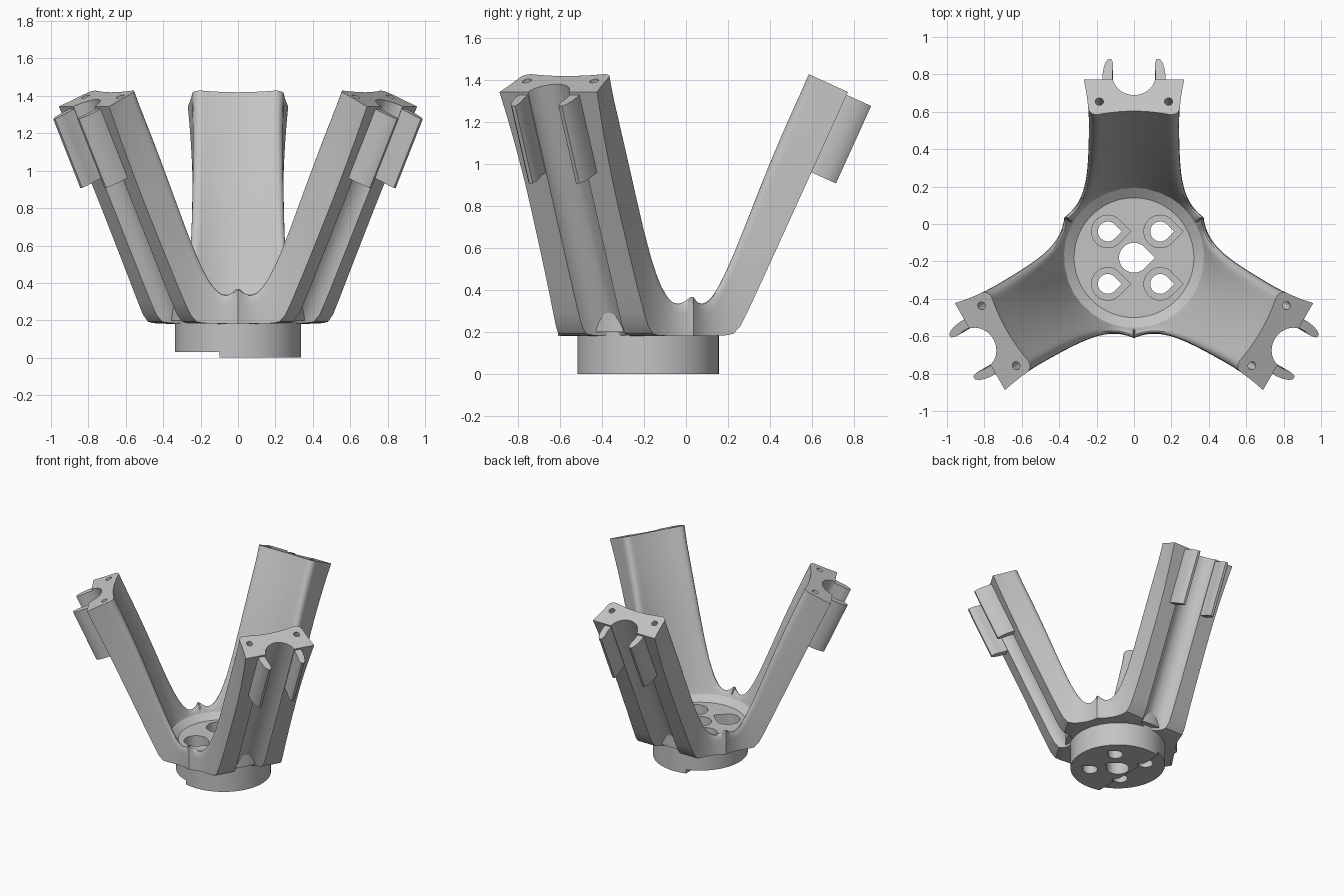
import bpy, bmesh
from math import sin, cos, pi, exp, sqrt, atan, radians, hypot
from mathutils import Matrix, Vector

if "Cube" in bpy.data.objects:
    bpy.data.objects.remove(bpy.data.objects["Cube"])

grey = bpy.data.materials.new("light grey plastic")
grey.use_nodes = True
grey.diffuse_color = (0.55, 0.55, 0.55, 1)
grey.node_tree.nodes["Principled BSDF"].inputs["Base Color"].default_value = (0.55, 0.55, 0.55, 1)

HUB = Matrix.Translation((0, -0.18, 0))
SLOPE = 2.2                      # rise of the arms
SADDLE = 0.215                   # distance along an arm where it leaves the hub
BEVEL = 0.055


def finish(name, bm, matrix=Matrix()):
    bmesh.ops.remove_doubles(bm, verts=bm.verts, dist=1e-5)
    bm.transform(HUB @ matrix)
    bmesh.ops.recalc_face_normals(bm, faces=bm.faces)
    mesh = bpy.data.meshes.new(name)
    bm.to_mesh(mesh)
    bm.free()
    mesh.materials.append(grey)
    obj = bpy.data.objects.new(name, mesh)
    bpy.context.collection.objects.link(obj)
    return obj


def prism(name, outline, z0, z1, matrix=Matrix()):
    bm = bmesh.new()
    face = bm.faces.new([bm.verts.new((x, y, z0)) for x, y in outline])
    new = bmesh.ops.extrude_face_region(bm, geom=[face])["geom"]
    bmesh.ops.translate(bm, vec=(0, 0, z1 - z0),
                        verts=[g for g in new if isinstance(g, bmesh.types.BMVert)])
    return finish(name, bm, matrix)


def circle(r, n=48, x=0, y=0):
    return [(x + r * cos(2 * pi * i / n), y + r * sin(2 * pi * i / n)) for i in range(n)]


def teardrop(r, x=0, y=0):
    arc = [radians(45 + 270 * i / 30) for i in range(31)]
    return [(x + r * cos(a), y + r * sin(a)) for a in arc] + [(x + r * sqrt(2), y)]


def cut(obj, cutter):
    cutter.hide_render = True
    mod = obj.modifiers.new("cut", 'BOOLEAN')
    mod.operation = 'DIFFERENCE'
    mod.solver = 'EXACT'
    mod.object = cutter
    bpy.context.view_layer.objects.active = obj
    bpy.ops.object.modifier_apply(modifier=mod.name)
    bpy.data.objects.remove(cutter)


def turn(k):
    return Matrix.Rotation(radians(120 * k), 4, 'Z')


def cradle(k):
    # Frame at the top of an arm's pole channel: z along the arm, y outward
    return (turn(k) @ Matrix.Translation((0, 0.974, 1.333))
            @ Matrix.Rotation(-atan(1 / SLOPE), 4, 'X'))


# Shape rules of the three-armed body
def half_width(y):
    if y <= SADDLE:
        return y * sqrt(3)
    return 0.24 + 0.1324 * exp(-(y - SADDLE) / 0.1) + 0.45 * max(0, y - 0.7) ** 2


EDGE = [Vector((s * half_width(y), y)) for s in (-1, 1)
        for y in [SADDLE + 0.006 * i for i in range(150)]]


def inner_height(x, y):
    t = (hypot(x, y) - 0.375) / 0.415
    z = 0.30 + 1.13 * t + 0.06 * sin(pi * min(1, max(0, t)))
    d = min((p - Vector((x, y))).length for p in EDGE)
    if abs(x) > half_width(y) - 1e-6 and y >= SADDLE:
        d = 0
    if d < BEVEL:                # rounded inner edge
        z -= 2.7 * (BEVEL - sqrt(max(0, BEVEL ** 2 - (BEVEL - d) ** 2)))
    return max(0.21, z)


def outer_height(y):
    flat, slant = 0.18, 1.34 + (y - 0.95) * SLOPE
    return (flat + slant + sqrt((flat - slant) ** 2 + 0.0025)) / 2


# Body: three lofted lobes welded along their shared seams
half = [0.25, 0.5, 0.7, 0.79, 0.85, 0.9, 0.94, 0.97, 0.99, 1]
across = [-v for v in reversed(half)] + [0] + half
along = [0, 0.06, 0.11, 0.15, 0.175, 0.195, SADDLE]
along += [SADDLE + 0.012 * i for i in range(1, 9)]
along += [0.34 + 0.033 * i for i in range(22)]
bm = bmesh.new()
heights = {}
for k in range(3):
    rows = []
    for y in along:
        top, low = [], []
        for v in across:
            x = v * half_width(y)
            if (v, y) not in heights:
                heights[v, y] = max(inner_height(x, y), outer_height(y) + 0.01)
            top.append(bm.verts.new(turn(k) @ Vector((x, y, heights[v, y]))))
            low.append(bm.verts.new(turn(k) @ Vector((x, y, outer_height(y)))))
        rows.append((y, top, low))
    for (y, top, low), (_, top2, low2) in zip(rows, rows[1:]):
        for i in range(len(across) - 1):
            bm.faces.new((top[i], top[i + 1], top2[i + 1], top2[i]))
            bm.faces.new((low[i], low2[i], low2[i + 1], low[i + 1]))
        if y >= SADDLE:
            for i in (0, -1):
                bm.faces.new((top[i], low[i], low2[i], top2[i]))
    y, top, low = rows[-1]
    for i in range(len(across) - 1):
        bm.faces.new((top[i], top[i + 1], low[i + 1], low[i]))
body = finish("three_arm_body", bm)

# Trim the arm tops, then cut the pole channels, screw holes and hub seat
block = [(-0.5, -0.5), (0.5, -0.5), (0.5, 0.5), (-0.5, 0.5)]
for k in range(3):
    cut(body, prism("top_trim", block, 0, 1.5, cradle(k)))
    cut(body, prism("pole_channel", circle(0.115), -1.6, 0.2, cradle(k)))
    for s in (-1, 1):
        cut(body, prism("screw_hole", circle(0.022, 20, s * 0.185, -0.153), -0.2, 0.1, cradle(k)))
cut(body, prism("hub_seat", circle(0.3), 0, 0.6))

# Hub: turned disc with a raised sloping rim
bm = bmesh.new()
profile = [(0, 0), (0.337, 0), (0.337, 0.2), (0.375, 0.2), (0.375, 0.3), (0.32, 0.26), (0, 0.26)]
verts = [bm.verts.new((r, 0, z)) for r, z in profile]
edges = [bm.edges.new(pair) for pair in zip(verts, verts[1:])]
bmesh.ops.spin(bm, geom=verts + edges, cent=(0, 0, 0), axis=(0, 0, 1),
               angle=2 * pi, steps=96, use_duplicate=False)
hub = finish("hub", bm)

# Teardrop holes with deeper seats, and the step under one side
cut(hub, prism("centre_hole", teardrop(0.08), -0.1, 0.5))
for x in (-0.14, 0.14):
    for y in (-0.14, 0.14):
        cut(hub, prism("bolt_hole", teardrop(0.053, x, y), -0.1, 0.5))
        cut(hub, prism("bolt_seat", teardrop(0.087, x, y), 0.16, 0.5))
step = [(-0.5, -0.5), (-0.1, -0.5), (-0.1, 0.5), (-0.5, 0.5)]
cut(hub, prism("step", step, -0.1, 0.03))

# Curved clip prongs on both sides of each channel
prong = [(0.113, -0.05), (0.116, -0.02), (0.116, 0.02), (0.112, 0.05), (0.111, 0.075),
         (0.119, 0.102), (0.138, 0.103), (0.152, 0.085), (0.163, 0.05), (0.168, 0.01),
         (0.167, -0.03), (0.16, -0.06)]
parts = [body, hub]
for k in range(3):
    for s, side in ((-1, "right"), (1, "left")):
        parts.append(prism(f"clip_prong_{side}_{k + 1}", [(s * x, y) for x, y in prong],
                           -0.42, -0.015, cradle(k)))

# Smooth shading with crisp edges
bpy.ops.object.select_all(action='DESELECT')
for obj in parts:
    obj.select_set(True)
bpy.context.view_layer.objects.active = body
bpy.ops.object.shade_smooth_by_angle(angle=radians(30))
